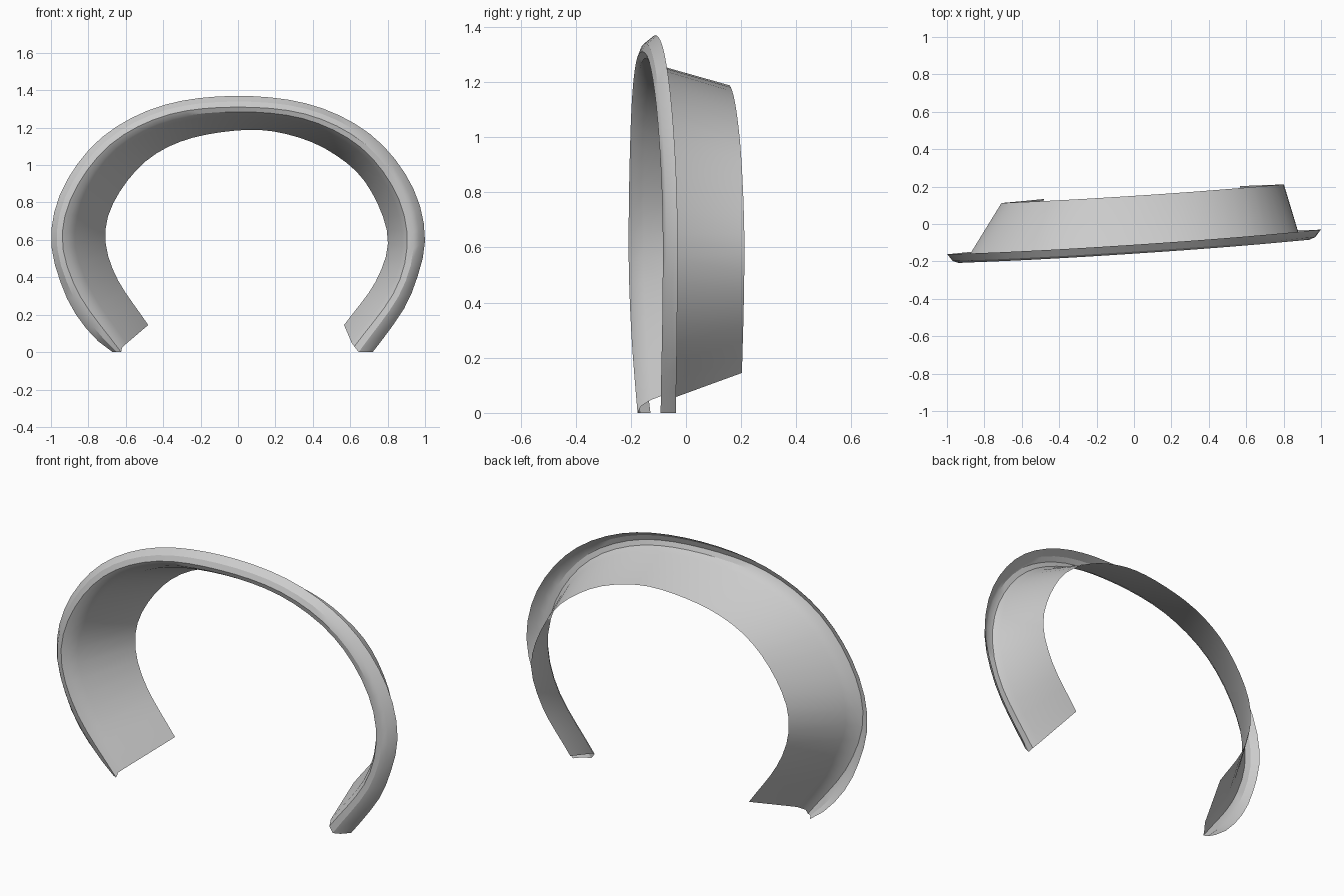
import bpy
from math import radians
from mathutils import Vector

if "Cube" in bpy.data.objects:
    bpy.data.objects.remove(bpy.data.objects["Cube"])

SEG = 44

# key points (x, z) of each arch line, left foot to right foot
outer = [(-.67, 0), (-.79, .1), (-.92, .3), (-1, .6), (-.93, .89), (-.72, 1.155), (-.4, 1.32), (0, 1.37),
         (.4, 1.32), (.72, 1.155), (.93, .89), (1, .6), (.93, .32), (.84, .16), (.72, 0)]
front = [(-.625, 0), (-.85, .31), (-.94, .6), (-.87, .87), (-.67, 1.12), (-.37, 1.27), (0, 1.31),
         (.37, 1.27), (.67, 1.12), (.87, .87), (.94, .6), (.87, .32), (.645, 0)]
inner = [(-.62, .025), (-.82, .32), (-.91, .6), (-.84, .86), (-.65, 1.1), (-.36, 1.245), (0, 1.285),
         (.36, 1.245), (.65, 1.1), (.84, .86), (.905, .6), (.84, .33), (.622, .03)]
back = [(-.48, .145), (-.65, .4), (-.71, .615), (-.66, .81), (-.5, 1.015), (-.28, 1.135), (.02, 1.187),
        (.25, 1.168), (.48, 1.08), (.68, .91), (.80, .625), (.74, .385), (.567, .145)]


def smooth_line(pts, n):
    """Spline through the points, resampled at even spacing."""
    p = [Vector(q) for q in pts]
    p = [2 * p[0] - p[1]] + p + [2 * p[-1] - p[-2]]
    dense = []
    for a, b, c, d in zip(p, p[1:], p[2:], p[3:]):
        for k in range(20):
            t = k / 20
            dense.append(.5 * (2 * b + (c - a) * t + (2 * a - 5 * b + 4 * c - d) * t * t
                               + (3 * b - a - 3 * c + d) * t ** 3))
    dense.append(p[-2])
    lengths = [0]
    for a, b in zip(dense, dense[1:]):
        lengths.append(lengths[-1] + (b - a).length)
    result, j = [], 0
    for i in range(n + 1):
        s = lengths[-1] * i / n
        while j < len(dense) - 2 and lengths[j + 1] < s:
            j += 1
        t = (s - lengths[j]) / (lengths[j + 1] - lengths[j])
        result.append(dense[j].lerp(dense[j + 1], min(t, 1)))
    return result


def arch_line(pts, depth, skew):
    """Place an arch line in depth: slanted across x, leaning forward at the top."""
    line = []
    for q in smooth_line(pts, SEG):
        h = (q.y - .6) / .75
        lean = -.014 * h * abs(h) if h > 0 else .018 * h * h
        line.append(Vector((q.x, depth + skew * q.x + lean, max(q.y, 0))))
    return line


def strip(name, lines):
    """Skin neighbouring lines with quads."""
    n = SEG + 1
    verts = [v for line in lines for v in line]
    faces = [(r * n + i, r * n + i + 1, (r + 1) * n + i + 1, (r + 1) * n + i)
             for r in range(len(lines) - 1) for i in range(SEG)]
    mesh = bpy.data.meshes.new(name)
    mesh.from_pydata(verts, [], faces)
    ob = bpy.data.objects.new(name, mesh)
    bpy.context.collection.objects.link(ob)
    return ob


rim = arch_line(outer, -.096, .066)
ridge = arch_line(front, -.146, .066)
fold = arch_line(inner, -.136, .06)
rear = arch_line(back, .159, .066)
# bulged line between rim and ridge rounds the lip
bulge = [a.lerp(b, .5) + Vector((0, -.013, 0)) for a, b in zip(rim, ridge)]
# fillet line where the lip's return turns into the liner
centre = Vector((0, 0, .6))
fillet = []
for a, b in zip(fold, rear):
    v = a.lerp(b, .12) - centre
    fillet.append(Vector((v.x * .986, v.y, v.z * .986)) + centre)

# rounded outer lip, inward return and tapered liner in one skin
trim = strip("wheel_arch_trim", [rim, bulge, ridge, fold, fillet, rear])
bpy.context.view_layer.objects.active = trim
trim.select_set(True)
bpy.ops.object.shade_smooth_by_angle(angle=radians(30))
